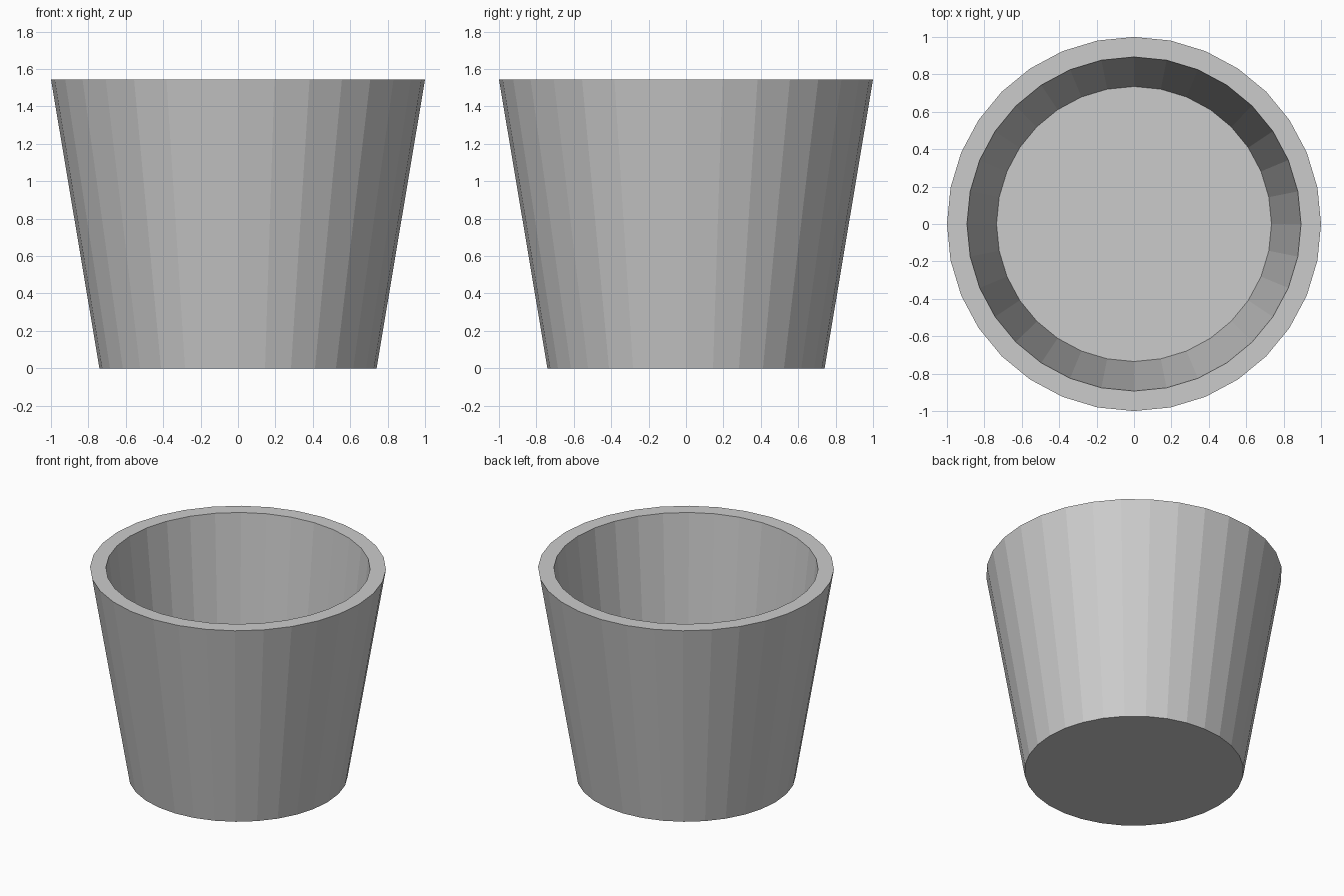
import bpy
import bmesh
from math import cos, sin, tau

if "Cube" in bpy.data.objects:
    bpy.data.objects.remove(bpy.data.objects["Cube"])

SIDES = 32


def turned(name, profile):
    """Spin a (radius, height) profile round z and cap both ends."""
    bm = bmesh.new()
    rings = [[bm.verts.new((r * cos(tau * i / SIDES), r * sin(tau * i / SIDES), z))
              for i in range(SIDES)] for r, z in profile]
    for a, b in zip(rings, rings[1:]):
        for i in range(SIDES):
            j = (i + 1) % SIDES
            bm.faces.new((a[i], a[j], b[j], b[i]))
    bm.faces.new(rings[0][::-1])
    bm.faces.new(rings[-1])
    bmesh.ops.recalc_face_normals(bm, faces=bm.faces)
    mesh = bpy.data.meshes.new(name)
    bm.to_mesh(mesh)
    bm.free()
    obj = bpy.data.objects.new(name, mesh)
    bpy.context.collection.objects.link(obj)
    return obj


# Tapered pot: outer wall, flat rim, inner wall, inside floor
turned("pot", [(0.741, 0.0), (1.0, 1.545), (0.893, 1.545), (0.735, 0.05)])
